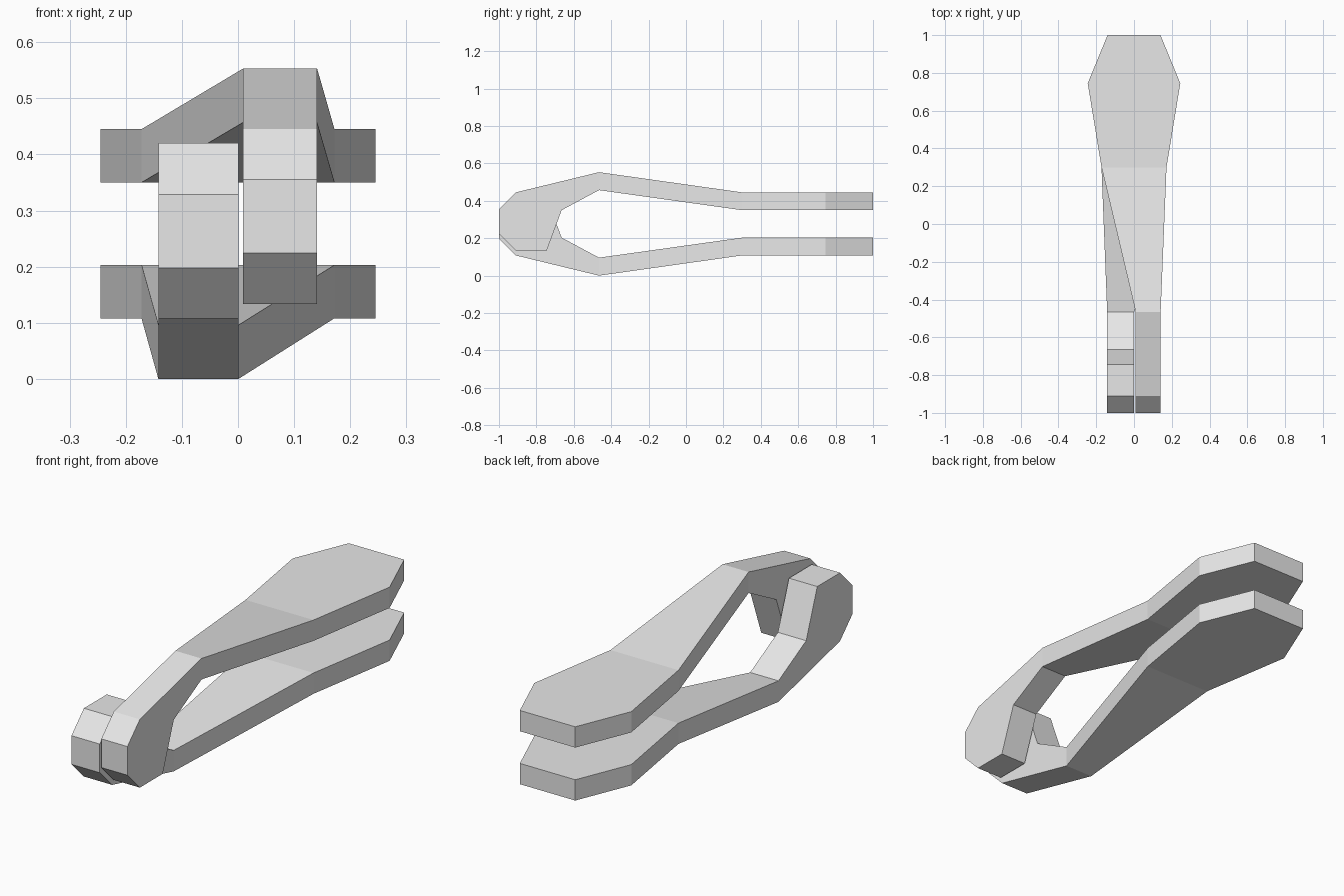
import bpy
import bmesh

cube = bpy.data.objects.get("Cube")
if cube:
    bpy.data.objects.remove(cube, do_unlink=True)

# Single plain grey
grey = bpy.data.materials.new("light grey")
grey.use_nodes = True
grey.diffuse_color = (0.8, 0.8, 0.8, 1)
grey.node_tree.nodes["Principled BSDF"].inputs["Base Color"].default_value = (0.8, 0.8, 0.8, 1)

HEIGHT = 0.553

# Flat handle stations from the back end forward: y, top z, bottom z, half width
HANDLE = [
    (1.0, 0.445, 0.35, 0.14),
    (0.745, 0.445, 0.35, 0.245),
    (0.3, 0.445, 0.35, 0.172),
]

# Side profile of the hooked jaw: y, z, from the top of the bend round to its underside
JAW = [
    (-0.465, HEIGHT), (-0.91, 0.445), (-1.0, 0.355), (-1.0, 0.224),
    (-0.91, 0.133), (-0.745, 0.133), (-0.665, 0.35), (-0.465, 0.457),
]


def clip_half(name, jaw_left, jaw_right, flip):
    """Closed loop of profile points, each widened in x, with side panels."""
    loop = [(y, top, -w, w) for y, top, low, w in HANDLE]
    loop += [(y, z, jaw_left, jaw_right) for y, z in JAW]
    loop += [(y, low, -w, w) for y, top, low, w in reversed(HANDLE)]

    bm = bmesh.new()
    sides = []
    for end in (2, 3):
        sides.append([bm.verts.new((p[end], p[0], HEIGHT - p[1] if flip else p[1]))
                      for p in loop])
    a, b = sides
    n, h = len(loop), len(HANDLE)

    # Rim faces all the way round
    for i in range(n):
        j = (i + 1) % n
        bm.faces.new((a[i], a[j], b[j], b[i]))
    # Side panels: handle quads, then the jaw outline
    for s in sides:
        for i in range(h):
            bm.faces.new((s[i], s[i + 1], s[n - 2 - i], s[n - 1 - i]))
        bm.faces.new(s[h:n - h])

    bmesh.ops.recalc_face_normals(bm, faces=bm.faces)
    mesh = bpy.data.meshes.new(name)
    bm.to_mesh(mesh)
    bm.free()
    mesh.materials.append(grey)
    obj = bpy.data.objects.new(name, mesh)
    bpy.context.collection.objects.link(obj)
    return obj


# Upper handle hooks down on the left, lower handle hooks up on the right
clip_half("upper_half", 0.009, 0.141, False)
clip_half("lower_half", -0.142, 0.001, True)
